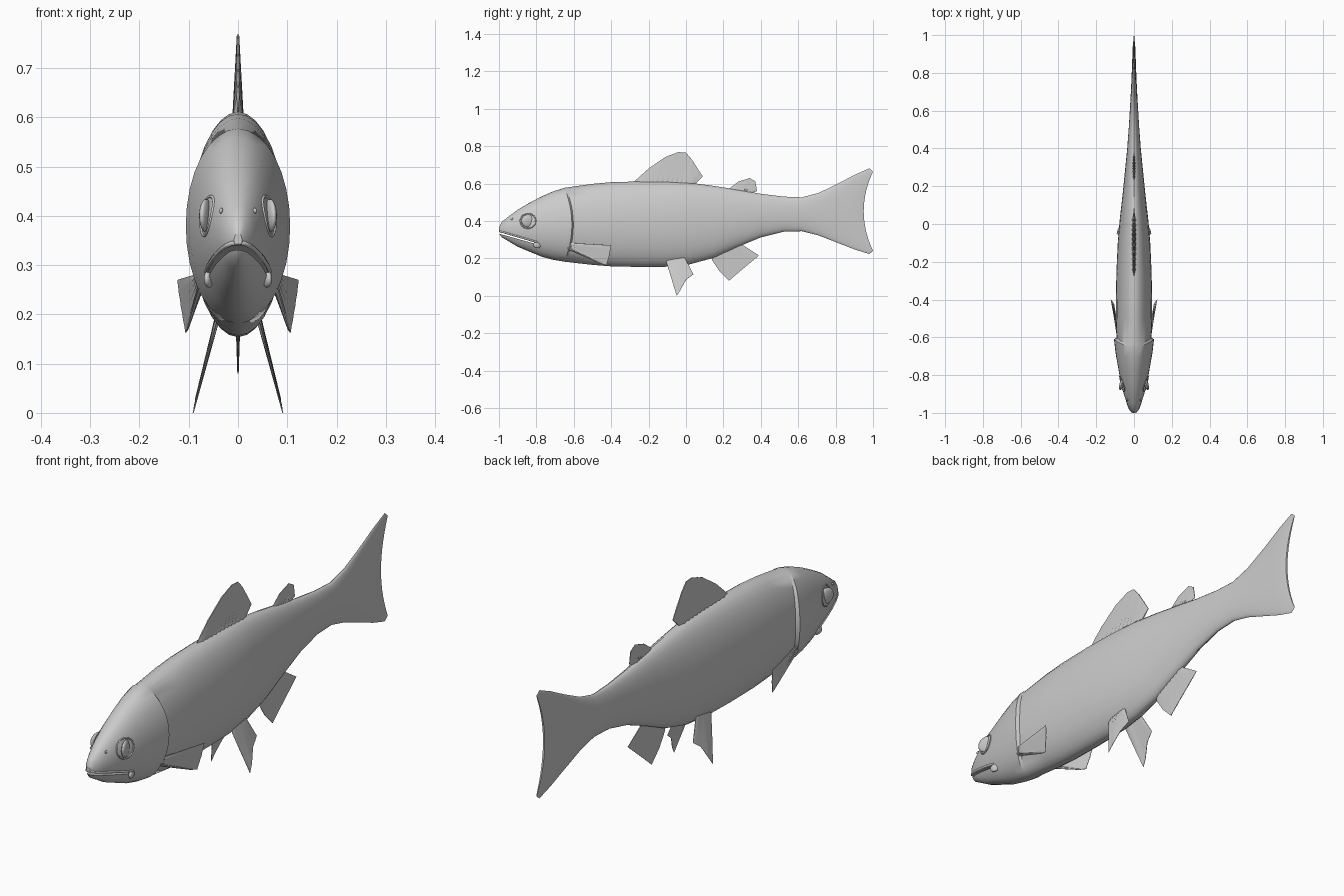
import bpy
import bmesh
from math import sin, cos, pi, sqrt, radians
from mathutils import Vector

old = bpy.data.objects.get("Cube")
if old:
    bpy.data.objects.remove(old, do_unlink=True)

grey = bpy.data.materials.new("Plain grey")
grey.use_nodes = True
tone = (0.6, 0.6, 0.6, 1)
grey.diffuse_color = tone
grey.node_tree.nodes["Principled BSDF"].inputs["Base Color"].default_value = tone


def smooth(obj, angle):
    bpy.ops.object.select_all(action="DESELECT")
    obj.select_set(True)
    bpy.context.view_layer.objects.active = obj
    bpy.ops.object.shade_smooth_by_angle(angle=radians(angle))


def make_object(name, bm):
    bmesh.ops.recalc_face_normals(bm, faces=bm.faces)
    mesh = bpy.data.meshes.new(name)
    bm.to_mesh(mesh)
    bm.free()
    mesh.materials.append(grey)
    obj = bpy.data.objects.new(name, mesh)
    bpy.context.collection.objects.link(obj)
    return obj


# Body stations: y, bottom z, top z, half width, bend of the ring along y
STATIONS = [
    (-1.0, .335, .365, .008, 0), (-.985, .312, .395, .022, 0),
    (-.95, .292, .422, .038, 0), (-.9, .262, .46, .054, 0),
    (-.84, .237, .495, .07, 0), (-.76, .208, .532, .084, -.01),
    (-.68, .192, .558, .098, -.03), (-.61, .182, .577, .106, -.04),
    (-.602, .181, .578, .092, -.04), (-.5, .165, .598, .096, 0),
    (-.4, .157, .607, .096, 0), (-.25, .154, .611, .093, 0),
    (-.1, .155, .61, .086, 0), (.02, .168, .604, .076, 0),
    (.15, .203, .587, .061, 0), (.28, .262, .566, .048, 0),
    (.4, .312, .545, .036, 0), (.52, .342, .53, .027, 0),
    (.62, .345, .526, .021, 0), (.71, .322, .55, .016, 0),
    (.8, .283, .598, .012, .01), (.88, .246, .648, .009, .025),
    (.935, .223, .681, .007, .045), (.95, .24, .664, .004, .05),
]
SIDES = 32


def half_width(y, z):
    """Distance from the middle plane to the skin at y, z."""
    for a, b in zip(STATIONS, STATIONS[1:]):
        if a[0] <= y <= b[0]:
            f = (y - a[0]) / (b[0] - a[0])
            low, high, wide = (a[k] + (b[k] - a[k]) * f for k in (1, 2, 3))
            t = (2 * z - low - high) / (high - low)
            return wide * sqrt(max(0, 1 - t * t))
    return 0


# Body with head, gill step and tail fin in one loft
bm = bmesh.new()
rings = []
for y, low, high, wide, bend in STATIONS:
    ring = []
    for i in range(SIDES):
        a = 2 * pi * i / SIDES
        t = cos(a)
        z = (low + high) / 2 + (high - low) / 2 * t
        ring.append(bm.verts.new((wide * sin(a), y + bend * t * t, z)))
    rings.append(ring)
for r, s in zip(rings, rings[1:]):
    for i in range(SIDES):
        j = (i + 1) % SIDES
        bm.faces.new((r[i], r[j], s[j], s[i]))
for r in (rings[0], rings[-1]):
    for i in range(SIDES // 2):
        corners = [r[i], r[i + 1], r[SIDES - i - 1], r[-i]]
        bm.faces.new(list(dict.fromkeys(corners)))
body = make_object("body", bm)


# Mouth slit cut through the snout
def mouth_z(y):
    return .337 - .29 * (y + 1)


bm = bmesh.new()
ends = [(-1.05, -.006), (-.8, -.003), (-.8, .003), (-1.05, .006)]
sides = [[bm.verts.new((x, y, mouth_z(y) + d)) for y, d in ends] for x in (-.15, .15)]
bm.faces.new(sides[0])
bm.faces.new(sides[1])
for i in range(4):
    j = (i + 1) % 4
    bm.faces.new((sides[0][i], sides[0][j], sides[1][j], sides[1][i]))
cutter = make_object("mouth_cutter", bm)
cutter.hide_render = True
cut = body.modifiers.new("mouth", "BOOLEAN")
cut.operation = "DIFFERENCE"
cut.solver = "EXACT"
cut.object = cutter
bpy.context.view_layer.objects.active = body
bpy.ops.object.modifier_apply(modifier=cut.name)
bpy.data.objects.remove(cutter, do_unlink=True)
smooth(body, 32)


def tube(name, points, radius):
    curve = bpy.data.curves.new(name, "CURVE")
    curve.dimensions = "3D"
    curve.bevel_depth = radius
    curve.bevel_resolution = 2
    curve.use_fill_caps = True
    spline = curve.splines.new("POLY")
    spline.points.add(len(points) - 1)
    for p, co in zip(spline.points, points):
        p.co = (*co, 1)
    curve.materials.append(grey)
    obj = bpy.data.objects.new(name, curve)
    bpy.context.collection.objects.link(obj)


# Upper lip following the skin above the slit
lip = []
for i in range(11):
    y = -.995 + .2 * i / 10
    z = mouth_z(y) + .009
    lip.append((half_width(y, z) - .001, y, z))
tube("upper_lip", [(-x, y, z) for x, y, z in reversed(lip)] + lip, .005)


def ball(name, centre, size, turn):
    bpy.ops.mesh.primitive_uv_sphere_add(segments=20, ring_count=12, radius=1,
                                         location=centre, rotation=(0, 0, turn))
    obj = bpy.context.object
    obj.name = name
    obj.scale = size
    obj.data.materials.append(grey)
    smooth(obj, 60)


# Eyes with rims, jaw corners and nostrils
for s, side in ((1, "left"), (-1, "right")):
    turn = s * .25
    eye = Vector((s * (half_width(-.845, .4) - .001), -.845, .4))
    ball(side + "_eye", eye, (.011, .036, .034), turn)
    rim = []
    for i in range(25):
        a = 2 * pi * i / 24
        y, z = eye.y + .042 * cos(a), eye.z + .04 * sin(a)
        rim.append((s * half_width(y, z), y, z))
    tube(side + "_eye_rim", rim, .003)
    ball(side + "_jaw_corner", (s * half_width(-.795, .272), -.795, .272),
         (.009, .022, .018), turn)
    ball(side + "_nostril", (s * half_width(-.93, .41), -.93, .41),
         (.004, .008, .006), turn)


def resample(points, count):
    out = []
    for i in range(count):
        u = i * (len(points) - 1) / (count - 1)
        k = min(int(u), len(points) - 2)
        out.append(Vector(points[k]).lerp(Vector(points[k + 1]), u - k))
    return out


def fin(name, root, edge, thick, flip=1):
    """Tapering ribbed plate spread from a root line to an outer edge."""
    count = 4 * (len(edge) - 1) + 1
    inner, outer = resample(root, count), resample(edge, count)
    normal = (inner[-1] - inner[0]).cross(outer[count // 2] - inner[0]).normalized()
    steps = 5
    bm = bmesh.new()
    grids = []
    for face in (1, -1):
        grid = []
        for i in range(count):
            row = []
            for k in range(steps):
                f = k / (steps - 1)
                rib = 1 if i % 2 == 0 else .55
                if i in (0, count - 1):
                    rib = .3
                p = inner[i].lerp(outer[i], f) + normal * face * thick * rib * (1 - .8 * f)
                row.append(bm.verts.new((p.x * flip, p.y, p.z)))
            grid.append(row)
        for a, b in zip(grid, grid[1:]):
            for k in range(steps - 1):
                bm.faces.new((a[k], a[k + 1], b[k + 1], b[k]))
        grids.append(grid)
    # Close the rim between both faces
    loops = [[r[0] for r in g] + g[-1][1:] + [r[-1] for r in reversed(g[:-1])]
             + g[0][-2:0:-1] for g in grids]
    for i in range(len(loops[0])):
        bm.faces.new((loops[0][i - 1], loops[0][i], loops[1][i], loops[1][i - 1]))
    smooth(make_object(name, bm), 40)


def flat(points):
    return [(0, y, z) for y, z in points]


# Fins on the middle line
fin("dorsal_fin", flat([(-.27, .595), (.04, .59)]),
    flat([(-.275, .612), (-.2, .68), (-.11, .742), (-.04, .768), (0, .765),
          (.03, .73), (.09, .637)]), .012)
fin("adipose_fin", flat([(.23, .56), (.34, .545)]),
    flat([(.23, .572), (.28, .61), (.34, .629), (.37, .612), (.38, .56)]), .008)
fin("anal_fin", flat([(.14, .22), (.29, .28)]),
    flat([(.14, .19), (.18, .13), (.23, .08), (.3, .14), (.39, .215)]), .007)

# Paired fins
for s, side in ((1, "left"), (-1, "right")):
    fin(side + "_pelvic_fin", [(.04, -.1, .195), (.04, -.01, .21)],
        [(.045, -.105, .18), (.091, -.05, 0), (.086, -.03, .03),
         (.07, 0, .085), (.06, .04, .115)], .005, s)
    fin(side + "_pectoral_fin", [(.074, -.635, .248), (.08, -.635, .283)],
        [(.1, -.46, .172), (.106, -.425, .163), (.115, -.41, .215),
         (.123, -.4, .27)], .006, s)
